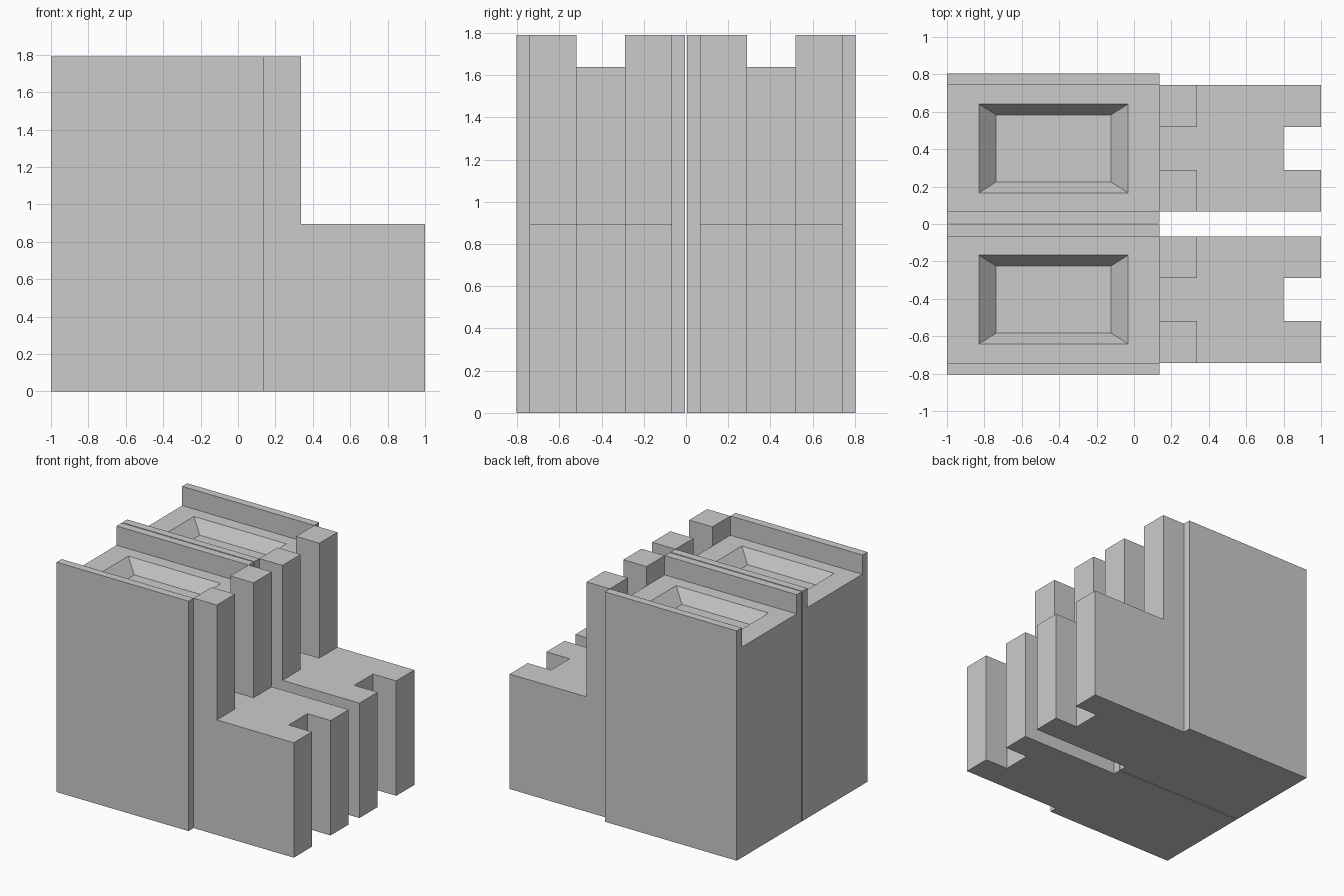
import bpy, bmesh
from mathutils import Vector

if "Cube" in bpy.data.objects:
    bpy.data.objects.remove(bpy.data.objects["Cube"])

PITCH = 0.404            # centre of each module from the middle
X0, XM, XP, X1 = -1.0, 0.137, 0.337, 1.0
TOP, DECK, STEP = 1.79, 1.64, 0.895
HALF, INNER, SLOT = 0.4, 0.338, 0.115
BASIN_DEPTH = 0.1


def finish(name, bm):
    bmesh.ops.recalc_face_normals(bm, faces=bm.faces[:])
    mesh = bpy.data.meshes.new(name)
    bm.to_mesh(mesh)
    bm.free()
    ob = bpy.data.objects.new(name, mesh)
    bpy.context.collection.objects.link(ob)
    return ob


def extrude(name, points, offset):
    bm = bmesh.new()
    face = bm.faces.new([bm.verts.new(p) for p in points])
    res = bmesh.ops.extrude_face_region(bm, geom=[face], use_keep_orig=True)
    moved = [v for v in res["geom"] if isinstance(v, bmesh.types.BMVert)]
    bmesh.ops.translate(bm, verts=moved, vec=Vector(offset))
    return finish(name, bm)


def basin_cutter(cy):
    # tapered box: (z, half x, half y), wide at the deck, narrow at the floor
    slope_x, slope_y = 0.09 / BASIN_DEPTH, 0.057 / BASIN_DEPTH
    bm = bmesh.new()
    bmesh.ops.create_cube(bm, size=2)
    for v in bm.verts:
        dz = 0.05 if v.co.z > 0 else -BASIN_DEPTH
        v.co = (-0.43 + v.co.x * (0.398 + dz * slope_x),
                cy + v.co.y * (0.237 + dz * slope_y), DECK + dz)
    return finish("basin_cutter", bm)


for side, cy in (("front", -PITCH), ("back", PITCH)):
    # main block with a channel along its top
    channel = [(-HALF, 0), (HALF, 0), (HALF, TOP), (INNER, TOP),
               (INNER, DECK), (-INNER, DECK), (-INNER, TOP), (-HALF, TOP)]
    body = extrude(side + "_body", [(X0, cy + y, z) for y, z in channel],
                   (XM - X0, 0, 0))

    # sloped basin sunk into the channel floor
    cutter = basin_cutter(cy)
    mod = body.modifiers.new("basin", "BOOLEAN")
    mod.operation = "DIFFERENCE"
    mod.solver = "EXACT"
    mod.object = cutter
    bpy.context.view_layer.objects.active = body
    bpy.ops.object.modifier_apply(modifier=mod.name)
    bpy.data.objects.remove(cutter)

    # low step with a notched end
    plan = [(XM, -INNER), (X1, -INNER), (X1, -SLOT), (0.8, -SLOT),
            (0.8, SLOT), (X1, SLOT), (X1, INNER), (XM, INNER)]
    extrude(side + "_step", [(x, cy + y, 0) for x, y in plan], (0, 0, STEP))

    # pair of upright posts on the step
    for label, s in (("near", -1), ("far", 1)):
        post = [(XM, s * SLOT), (XP, s * SLOT), (XP, s * INNER), (XM, s * INNER)]
        extrude(f"{side}_post_{label}", [(x, cy + y, STEP) for x, y in post],
                (0, 0, TOP - STEP))
